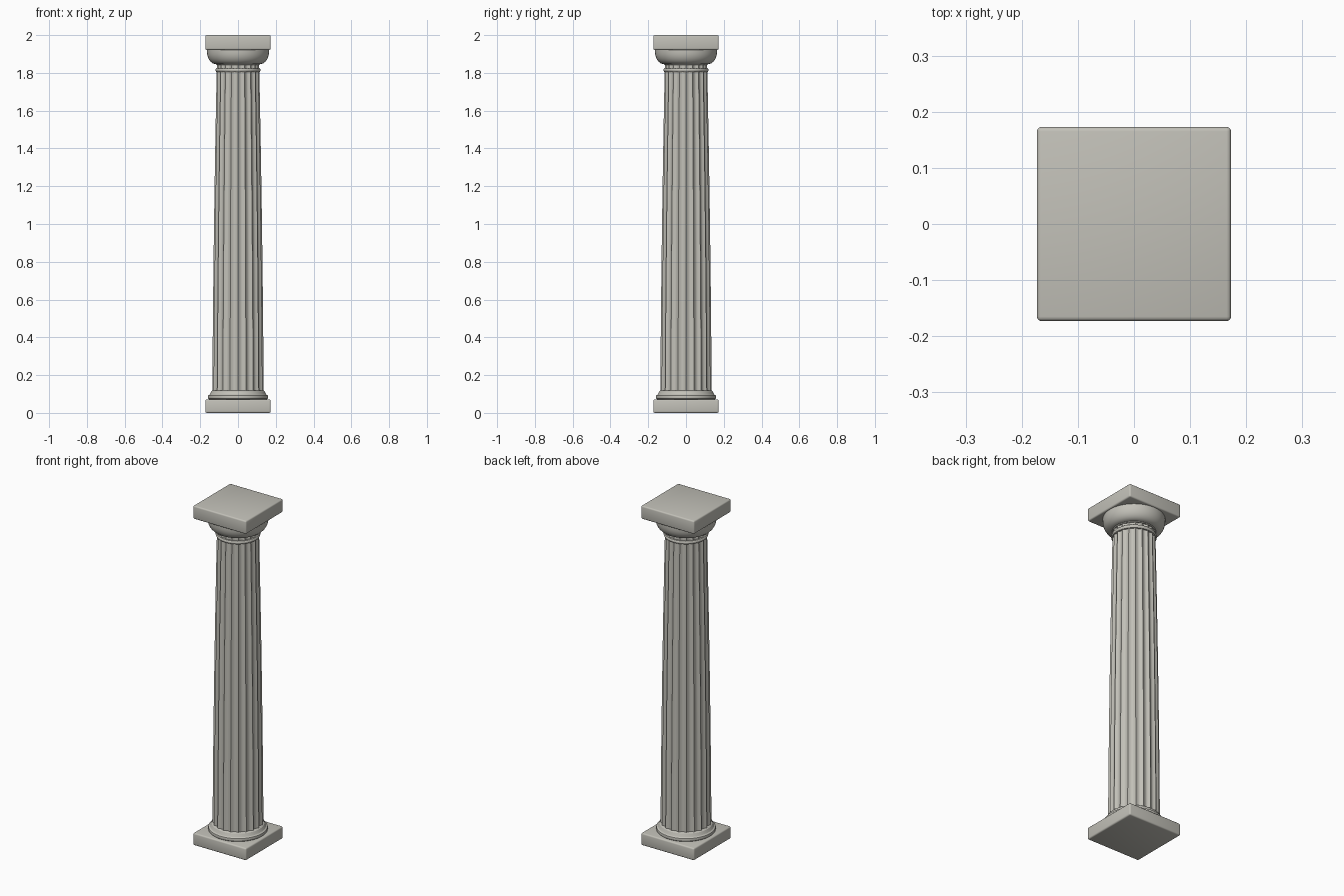
import bpy, bmesh
from math import sin, cos, pi, radians

cube = bpy.data.objects.get("Cube")
if cube:
    bpy.data.objects.remove(cube, do_unlink=True)

stone = bpy.data.materials.new("warm_grey_stone")
stone.use_nodes = True
colour = (0.54, 0.53, 0.48, 1)
stone.diffuse_color = colour
bsdf = stone.node_tree.nodes["Principled BSDF"]
bsdf.inputs["Base Color"].default_value = colour
bsdf.inputs["Roughness"].default_value = 0.8


def finish(name, bm, angle=30):
    bmesh.ops.recalc_face_normals(bm, faces=bm.faces)
    mesh = bpy.data.meshes.new(name)
    bm.to_mesh(mesh)
    bm.free()
    mesh.materials.append(stone)
    obj = bpy.data.objects.new(name, mesh)
    bpy.context.collection.objects.link(obj)
    bpy.ops.object.select_all(action="DESELECT")
    obj.select_set(True)
    bpy.context.view_layer.objects.active = obj
    bpy.ops.object.shade_smooth_by_angle(angle=radians(angle))
    return obj


def loft(name, rings, count, shape=lambda i: 1.0):
    """Skin stacked (radius, z) rings, scaled around the axis by shape."""
    bm = bmesh.new()
    loops = []
    for r, z in rings:
        loop = []
        for i in range(count):
            a = 2 * pi * i / count - pi / 2
            k = r * shape(i)
            loop.append(bm.verts.new((k * cos(a), k * sin(a), z)))
        loops.append(loop)
    for low, high in zip(loops, loops[1:]):
        for i in range(count):
            j = (i + 1) % count
            bm.faces.new((low[i], low[j], high[j], high[i]))
    bm.faces.new(loops[0][::-1])
    bm.faces.new(loops[-1])
    return finish(name, bm)


def slab(name, half, z0, z1):
    """Square block with softly rounded edges."""
    bm = bmesh.new()
    bmesh.ops.create_cube(bm, size=1)
    for v in bm.verts:
        v.co.x *= 2 * half
        v.co.y *= 2 * half
        v.co.z = z0 if v.co.z < 0 else z1
    bmesh.ops.bevel(bm, geom=bm.edges[:], offset=0.008, segments=3,
                    profile=0.5, affect="EDGES")
    return finish(name, bm, 40)


# Square blocks at both ends
slab("base_plinth", 0.173, 0, 0.072)
slab("top_abacus", 0.173, 1.922, 2)

# Tapered shaft with concave flutes meeting at sharp ridges
FLUTES, STEPS = 20, 8
shaft = []
for n in range(17):
    t = n / 16
    radius = 0.136 - 0.011 * t - 0.013 * t * t
    shaft.append((radius, 0.10 + 1.75 * t))
loft("fluted_shaft", shaft, FLUTES * STEPS,
     lambda i: 1 - 0.075 * sin(pi * (i % STEPS) / STEPS))

# Round moulding under the shaft
base = [(0.150, 0.070), (0.158, 0.076), (0.160, 0.084), (0.158, 0.092),
        (0.150, 0.097), (0.146, 0.105), (0.142, 0.114), (0.136, 0.118)]
loft("base_moulding", base, 64)

# Thin ring around the neck
ring = [(0.1155 + 0.004 * sin(pi * n / 6), 1.806 + 0.018 * n / 6) for n in range(7)]
loft("neck_ring", ring, 64)

# Flared cushion under the abacus
cushion = [(0.112, 1.842), (0.116, 1.846)]
for n in range(1, 9):
    a = pi / 2 * n / 8
    cushion.append((0.116 + 0.048 * sin(a), 1.846 + 0.066 * (1 - cos(a))))
cushion.append((0.164, 1.924))
loft("capital_cushion", cushion, 64)
